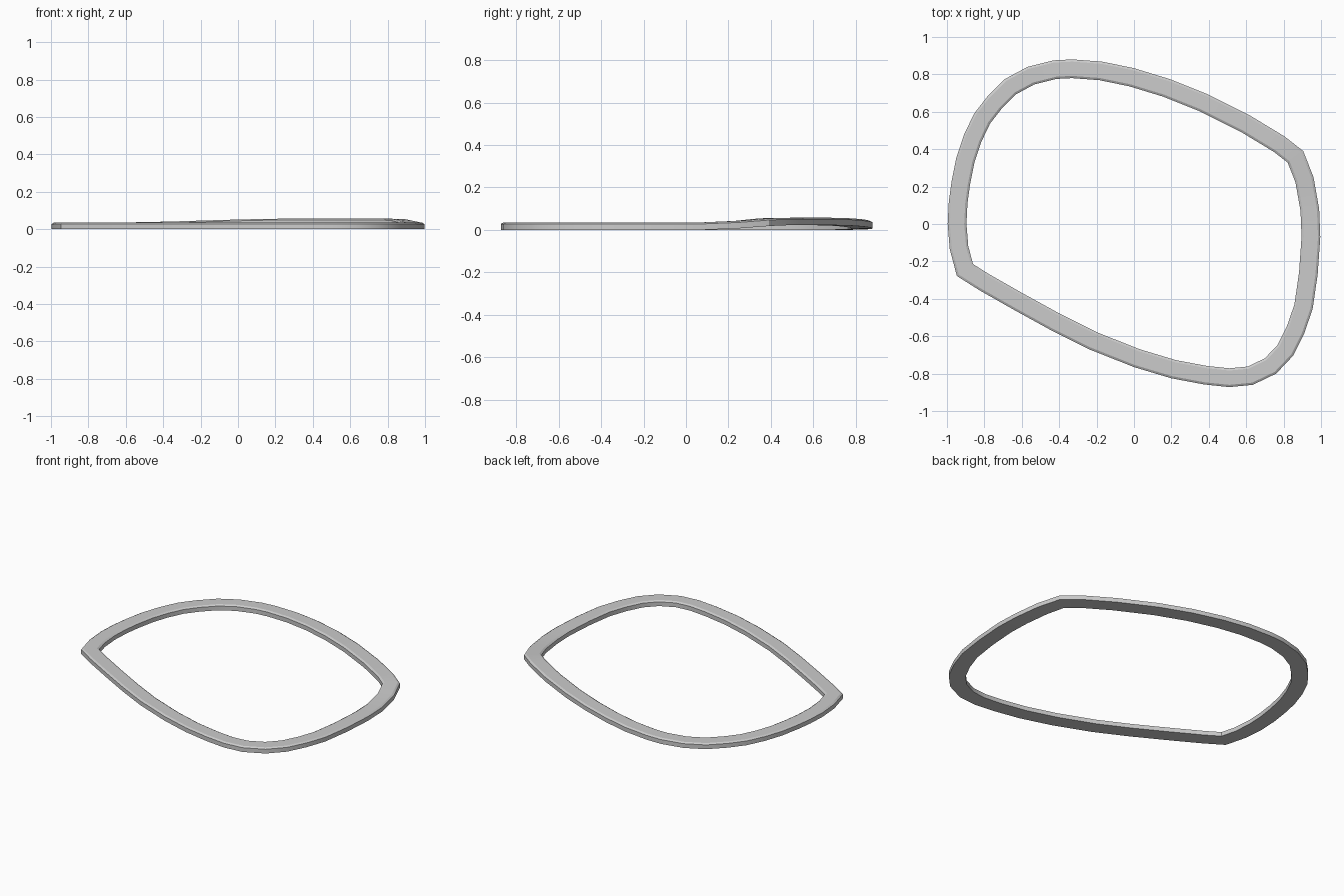
import bpy, bmesh
from mathutils import Vector

if "Cube" in bpy.data.objects:
    bpy.data.objects.remove(bpy.data.objects["Cube"])

# Outer outline of the ring, counter-clockwise seen from above
OUTER = [(-0.33, 0.88), (-0.43, 0.875), (-0.57, 0.84), (-0.69, 0.775), (-0.785, 0.68),
         (-0.855, 0.59), (-0.91, 0.475), (-0.95, 0.355), (-0.975, 0.23), (-0.99, 0.12),
         (-0.996, 0.0), (-0.985, -0.135), (-0.947, -0.278), (-0.825, -0.355),
         (-0.64, -0.46), (-0.44, -0.57), (-0.24, -0.67), (0.0, -0.765), (0.20, -0.825),
         (0.375, -0.858), (0.51, -0.872), (0.635, -0.86), (0.76, -0.80), (0.85, -0.705),
         (0.91, -0.585), (0.955, -0.455), (0.982, -0.27), (0.996, -0.07), (0.99, 0.08),
         (0.96, 0.25), (0.905, 0.39), (0.805, 0.468), (0.62, 0.58), (0.39, 0.695),
         (0.19, 0.775), (0.0, 0.833), (-0.17, 0.868)]

# Cross-section: (distance in from the outer edge, height)
SECTION = [(0.0, 0.0), (0.0, 0.028), (0.012, 0.035), (0.088, 0.035), (0.1, 0.028), (0.1, 0.0)]


def smooth(a, b, x):
    t = max(0.0, min(1.0, (x - a) / (b - a)))
    return t * t * (3 - 2 * t)


def lift(x, y):
    """Gentle rise of the back right run."""
    return 0.022 * smooth(-0.75, 0.4, x) * smooth(0.1, 0.5, y)


def inward(i):
    """Mitred inward direction at an outline point."""
    p, q, r = (Vector(OUTER[(i + k) % len(OUTER)]) for k in (-1, 0, 1))
    d1, d2 = (q - p).normalized(), (r - q).normalized()
    n1, n2 = Vector((-d1.y, d1.x)), Vector((-d2.y, d2.x))
    m = (n1 + n2).normalized()
    return m / m.dot(n1)


# Sweep the section round the outline
bm = bmesh.new()
rings = []
for i, (x, y) in enumerate(OUTER):
    n = inward(i)
    rings.append([bm.verts.new((x + n.x * d, y + n.y * d, z + lift(x, y))) for d, z in SECTION])
for i, a in enumerate(rings):
    b = rings[(i + 1) % len(rings)]
    for j in range(len(SECTION)):
        k = (j + 1) % len(SECTION)
        bm.faces.new((a[j], b[j], b[k], a[k]))
bmesh.ops.recalc_face_normals(bm, faces=bm.faces)
mesh = bpy.data.meshes.new("rim_frame")
bm.to_mesh(mesh)
bm.free()
rim = bpy.data.objects.new("rim_frame", mesh)
bpy.context.collection.objects.link(rim)

# Smooth shading along the rim, crisp section edges
bpy.context.view_layer.objects.active = rim
rim.select_set(True)
bpy.ops.object.shade_smooth_by_angle(angle=0.5)
